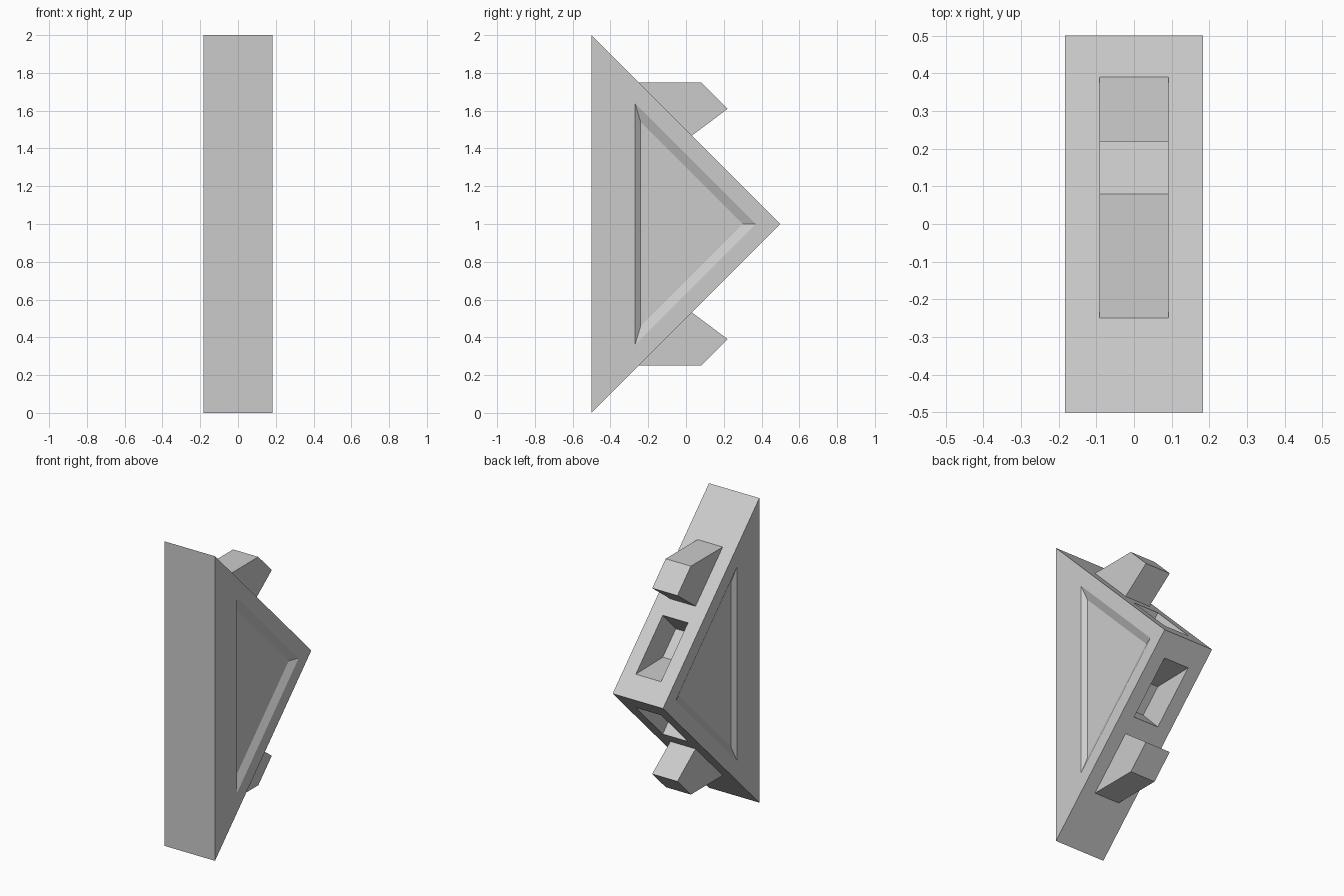
import bpy, bmesh

if "Cube" in bpy.data.objects:
    bpy.data.objects.remove(bpy.data.objects["Cube"])

HALF_W, STUD_W = 0.183, 0.0915


def loft(name, x0, ring0, x1, ring1):
    """Solid between two (y, z) outlines placed at x0 and x1."""
    bm = bmesh.new()
    a = [bm.verts.new((x0, y, z)) for y, z in ring0]
    b = [bm.verts.new((x1, y, z)) for y, z in ring1]
    bm.faces.new(a)
    bm.faces.new(b)
    for i in range(len(a)):
        j = (i + 1) % len(a)
        bm.faces.new((a[i], a[j], b[j], b[i]))
    bmesh.ops.recalc_face_normals(bm, faces=bm.faces)
    mesh = bpy.data.meshes.new(name)
    bm.to_mesh(mesh)
    bm.free()
    obj = bpy.data.objects.new(name, mesh)
    bpy.context.collection.objects.link(obj)
    return obj


def cut(target, cutter):
    bpy.context.view_layer.objects.active = target
    mod = target.modifiers.new("cut", 'BOOLEAN')
    mod.operation, mod.solver, mod.object = 'DIFFERENCE', 'EXACT', cutter
    bpy.ops.object.modifier_apply(modifier=mod.name)
    bpy.data.objects.remove(cutter)


def triangle(back, tip):
    h = tip - back
    return [(back, 1 - h), (tip, 1), (back, 1 + h)]


def flip(profile, lower):
    return [(y, 2 - z) if lower else (y, z) for y, z in profile]


# Triangular body
body = loft("wedge_body", -HALF_W, triangle(-0.5, 0.5), HALF_W, triangle(-0.5, 0.5))

# Recessed panel with sloped rim on each side (cutter runs slightly past the face)
DEPTH, OVER = 0.025, 0.005
k = OVER / DEPTH
for s in (-1, 1):
    cut(body, loft("panel_cutter", s * (HALF_W + OVER), triangle(-0.27 - 0.03 * k, 0.37 + 0.07 * k),
                   s * (HALF_W - DEPTH), triangle(-0.24, 0.30)))

# Pocket and hooked stud on the upper slope, mirrored onto the lower slope
pocket = [(0.43, 1.11), (0.39, 1.11), (0.11, 1.115), (-0.025, 1.25), (0.11, 1.39), (0.15, 1.43)]
stud = [(-0.27, 1.75), (0.08, 1.75), (0.22, 1.61), (0.03, 1.467), (0.016, 1.457)]
for lower in (False, True):
    p, q = flip(pocket, lower), flip(stud, lower)
    cut(body, loft("pocket_cutter", -STUD_W, p, STUD_W, p))
    loft("lower_stud" if lower else "upper_stud", -STUD_W, q, STUD_W, q)
